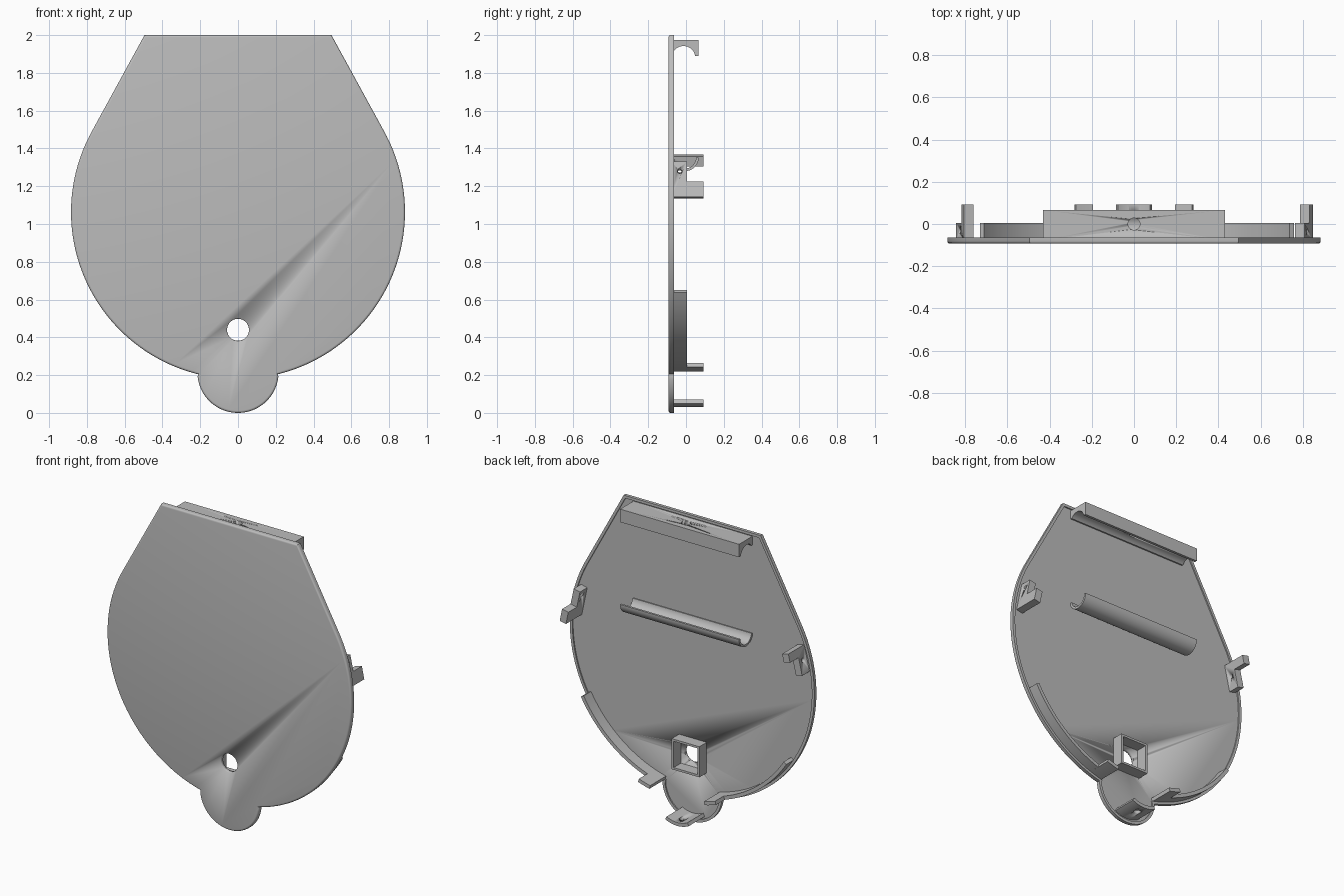
import bpy, bmesh
from math import sin, cos, radians, atan2, acos, asin, degrees, hypot
from mathutils import Matrix, Vector

old = bpy.data.objects.get("Cube")
if old:
    bpy.data.objects.remove(old, do_unlink=True)

grey = bpy.data.materials.new("plain_grey")
grey.use_nodes = True
colour = (0.5, 0.5, 0.5, 1)
grey.diffuse_color = colour
grey.node_tree.nodes["Principled BSDF"].inputs["Base Color"].default_value = colour

FRONT, BACK, RIB, TIP = -0.093, -0.063, 0.005, 0.093
FLOOR = BACK - 0.008
ROOT = FLOOR - 0.006          # parts sink slightly into the plate
CZ, R = 1.063, 0.884          # main disc
LZ, LR = 0.215, 0.215         # lower lobe


def arc(cx, cy, r, a0, a1, n=24):
    """Points on an arc, angles in degrees."""
    steps = [radians(a0 + (a1 - a0) * i / n) for i in range(n + 1)]
    return [(cx + r * cos(a), cy + r * sin(a)) for a in steps]


def sector(cx, cy, r0, r1, a0, a1, n=24):
    return arc(cx, cy, r1, a0, a1, n) + arc(cx, cy, r0, a1, a0, n)


def select(obj):
    bpy.ops.object.select_all(action="DESELECT")
    obj.select_set(True)
    bpy.context.view_layer.objects.active = obj


def finish(name, bm):
    bmesh.ops.recalc_face_normals(bm, faces=bm.faces)
    mesh = bpy.data.meshes.new(name)
    bm.to_mesh(mesh)
    bm.free()
    mesh.materials.append(grey)
    obj = bpy.data.objects.new(name, mesh)
    bpy.context.collection.objects.link(obj)
    select(obj)
    bpy.ops.object.shade_smooth_by_angle(angle=radians(30))
    return obj


def prism_mesh(points, start, end, along="y"):
    """Extrude an (x, z) outline along y, or a (y, z) outline along x."""
    bm = bmesh.new()
    if along == "y":
        place = lambda p: (p[0], start, p[1])
        move = Vector((0, end - start, 0))
    else:
        place = lambda p: (start, p[0], p[1])
        move = Vector((end - start, 0, 0))
    face = bm.faces.new([bm.verts.new(place(p)) for p in points])
    ext = bmesh.ops.extrude_face_region(bm, geom=[face], use_keep_orig=True)
    bmesh.ops.translate(bm, vec=move, verts=[v for v in ext["geom"] if isinstance(v, bmesh.types.BMVert)])
    bmesh.ops.recalc_face_normals(bm, faces=bm.faces)
    return bm


def prism(name, points, start, end, along="y"):
    return finish(name, prism_mesh(points, start, end, along))


def drill(obj, centre, r, axis, depth, r_start=None):
    """Cut a round hole and discard the cutter."""
    bm = bmesh.new()
    turn = Vector(axis).to_track_quat("Z", "Y").to_matrix().to_4x4()
    bmesh.ops.create_cone(bm, cap_ends=True, segments=40, radius1=r_start or r, radius2=r,
                          depth=depth, matrix=Matrix.Translation(centre) @ turn)
    cutter = finish("hole_cutter", bm)
    cutter.hide_render = True
    mod = obj.modifiers.new("hole", "BOOLEAN")
    mod.operation, mod.solver, mod.object = "DIFFERENCE", "EXACT", cutter
    select(obj)
    bpy.ops.object.modifier_apply(modifier=mod.name)
    bpy.data.objects.remove(cutter, do_unlink=True)


# Cover plate: disc with tangent shoulders, flat top and lower lobe
top_x, top_z = 0.495, 2.0
dz = top_z - CZ
tangent = degrees(atan2(dz, top_x) - acos(R / hypot(top_x, dz)))
join_x = 0.212
disc_join = -90 + degrees(asin(join_x / R))
join_z = CZ + R * sin(radians(disc_join))
lobe_join = degrees(atan2(join_z - LZ, join_x))
outline = [(top_x, top_z)] + arc(0, CZ, R, tangent, disc_join, 60)
outline += arc(0, LZ, LR, lobe_join, -180 - lobe_join, 48)[1:-1]
outline += arc(0, CZ, R, -180 - disc_join, -180 - tangent, 60) + [(-top_x, top_z)]
bm = prism_mesh(outline, FRONT, BACK)
bm.normal_update()
back = [f for f in bm.faces if f.normal.y > 0.9]
bmesh.ops.inset_region(bm, faces=back, thickness=0.018, use_even_offset=True)
ext = bmesh.ops.extrude_face_region(bm, geom=back)
bmesh.ops.translate(bm, vec=(0, FLOOR - BACK, 0),
                    verts=[v for v in ext["geom"] if isinstance(v, bmesh.types.BMVert)])
bmesh.ops.delete(bm, geom=back, context="FACES")
rim = [e for e in bm.edges if all(abs(v.co.y - FRONT) < 1e-5 for v in e.verts)]
bmesh.ops.bevel(bm, geom=rim, offset=0.012, segments=4, profile=0.5, affect="EDGES")
plate = finish("cover_plate", bm)
HOLE_Z = 0.44
drill(plate, (0, -0.08, HOLE_Z), 0.058, (0, 1, 0), 0.1)
drill(plate, (0, FRONT, HOLE_Z), 0.056, (0, 1, 0), 0.02, 0.066)

# Top bar with a concave underside
arch = arc(-0.013, 1.88, 0.062, 10, 142)
bar_profile = [(ROOT, 1.975), (0.066, 1.975), (0.066, 1.89)] + arch + [(ROOT, arch[-1][1])]
bar = prism("top_bar", bar_profile, -0.43, 0.43, "x")
drill(bar, (0, 0, 1.95), 0.028, (0, 0, 1), 0.2)

# Half-round trough across the middle
prism("trough", sector(-0.005, 1.352, 0.058, 0.072, 0, -172), -0.43, 0.43, "x")

# Square collar around the plate hole
bm = prism_mesh([(x, HOLE_Z + z) for x, z in ((-.1, -.1), (.1, -.1), (.1, .1), (-.1, .1))], ROOT, RIB)
bm.normal_update()
cap = [f for f in bm.faces if f.normal.y > 0.9]
ends = cap + [f for f in bm.faces if f.normal.y < -0.9]
bmesh.ops.inset_individual(bm, faces=ends, thickness=0.02)
loops = [e for f in ends for e in f.edges]
bmesh.ops.delete(bm, geom=ends, context="FACES_ONLY")
bmesh.ops.bridge_loops(bm, edges=loops)
finish("square_collar", bm)

# Curved ribs on the lower rim, each ending in a taller tab
for side, label, end in ((1, "left", -29.3), (-1, "right", -32.8)):
    for part, a0, a1, tip in (("rib", -76.7, end, RIB), ("rib_tab", -76.7, -71, TIP)):
        shape = [(side * x, z) for x, z in sector(0, CZ, 0.845, 0.868, a0, a1)]
        prism(f"{label}_{part}", shape, ROOT, tip)

# Lobe tab with a hole
tab = prism("lobe_tab", sector(0, LZ, 0.163, 0.185, -117.5, -62.5), ROOT, TIP)
drill(tab, (0, 0.03, 0.05), 0.022, (0, 0, 1), 0.2)

# Side clips: stepped (y, z) profiles leaning with the rim
low, tall = -0.095, 0.095
left_profile = [(ROOT, low), (TIP, low), (TIP, -0.012), (RIB, -0.012), (RIB, tall), (ROOT, tall)]
right_profile = [(ROOT, -0.085), (RIB, -0.085), (RIB, 0.03), (TIP, 0.03), (TIP, 0.085), (ROOT, 0.085)]
for label, profile, x, z, lean, hole in (("left", left_profile, 0.806, 1.232, -12, 0.045),
                                         ("right", right_profile, -0.802, 1.28, 13, 0.0)):
    clip = prism(label + "_clip", profile, -0.023, 0.023, "x")
    drill(clip, (0, -0.033, hole), 0.013, (1, 0, 0), 0.2)
    clip.data.transform(Matrix.Translation((x, 0, z)) @ Matrix.Rotation(radians(lean), 4, "Y"))
